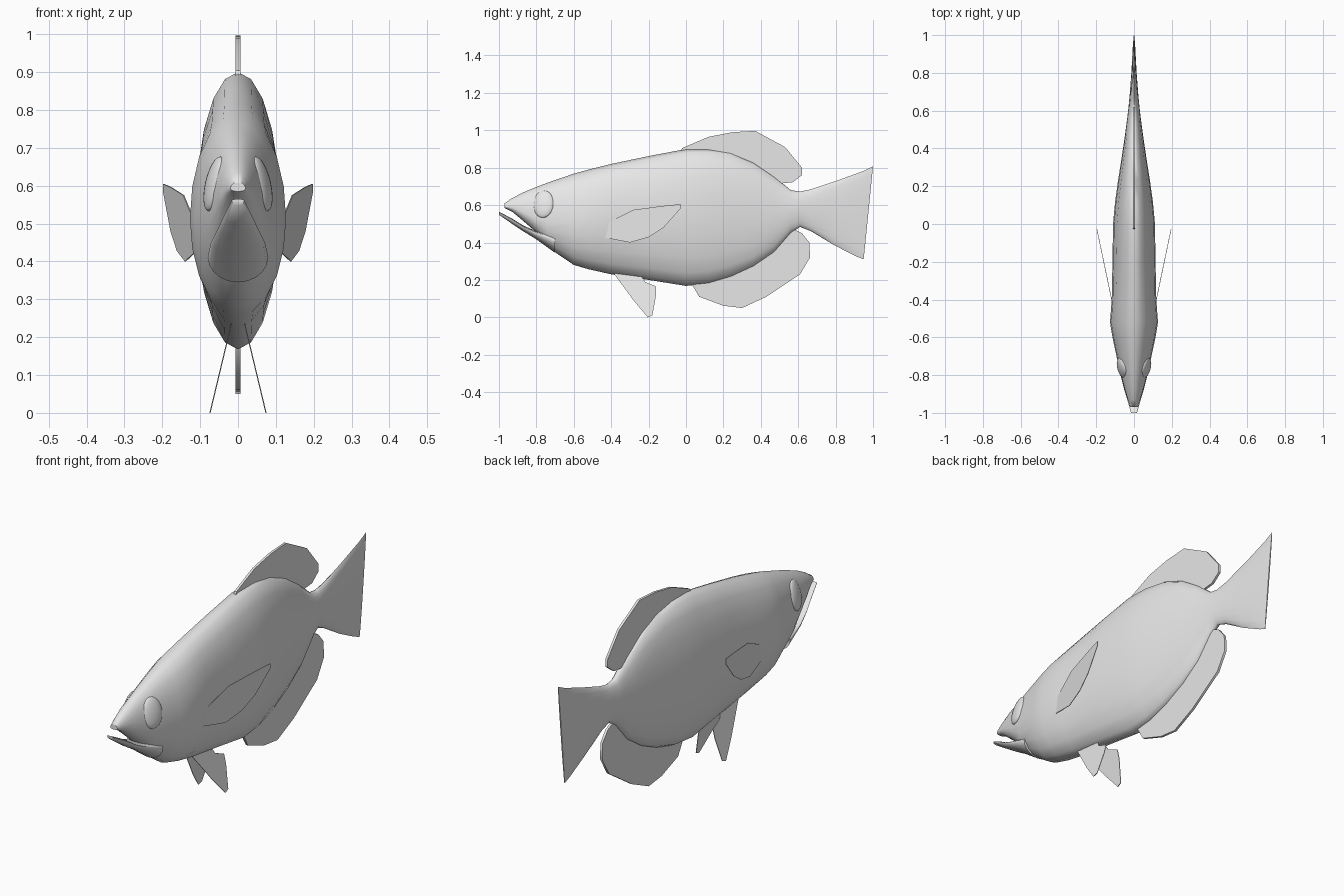
import bpy, bmesh, math
from mathutils import Vector

cube = bpy.data.objects.get("Cube")
if cube:
    bpy.data.objects.remove(cube, do_unlink=True)

grey = bpy.data.materials.new("pale_grey")
grey.use_nodes = True
grey.diffuse_color = (0.8, 0.8, 0.8, 1)
grey.node_tree.nodes["Principled BSDF"].inputs["Base Color"].default_value = (0.8, 0.8, 0.8, 1)


def finish(obj, angle=40):
    obj.data.materials.clear()
    obj.data.materials.append(grey)
    bpy.ops.object.select_all(action="DESELECT")
    obj.select_set(True)
    bpy.context.view_layer.objects.active = obj
    bpy.ops.object.shade_smooth_by_angle(angle=math.radians(angle))


def loft(name, rings, angle=40):
    """Skin a list of closed rings and cap both ends."""
    bm = bmesh.new()
    loops = [[bm.verts.new(p) for p in ring] for ring in rings]
    n = len(loops[0])
    for a, b in zip(loops, loops[1:]):
        for i in range(n):
            j = (i + 1) % n
            bm.faces.new((a[i], a[j], b[j], b[i]))
    bm.faces.new(loops[0])
    bm.faces.new(loops[-1])
    bmesh.ops.recalc_face_normals(bm, faces=bm.faces)
    mesh = bpy.data.meshes.new(name)
    bm.to_mesh(mesh)
    bm.free()
    obj = bpy.data.objects.new(name, mesh)
    bpy.context.collection.objects.link(obj)
    finish(obj, angle)
    return obj


def section(y, low, high, half, mid=0.5, shear=0, sides=20):
    """Oval ring whose widest point sits at fraction mid of its height."""
    centre = low + (high - low) * mid
    ring = []
    for i in range(sides):
        a = 2 * math.pi * i / sides
        c = math.sin(a)
        z = centre + c * ((high - centre) if c > 0 else (centre - low))
        ring.append(Vector((half * math.cos(a), y + shear * c, z)))
    return ring


def plate(name, outline, x_at, thick):
    """Thin fin cut from a side outline; x_at gives its sideways position."""
    return loft(name, [[(x_at(y, z) + t, y, z) for y, z in outline]
                       for t in (-thick, thick)])


# Body with tail fin: y, bottom, top, half width, widest height, slant
body = [(-0.97, 0.585, 0.61, 0.02, 0.3), (-0.93, 0.565, 0.637, 0.033, 0.3),
        (-0.87, 0.515, 0.668, 0.052, 0.3), (-0.8, 0.455, 0.697, 0.07, 0.3),
        (-0.74, 0.375, 0.72, 0.084, 0.4), (-0.6, 0.28, 0.768, 0.114, 0.46),
        (-0.52, 0.257, 0.79, 0.127, 0.48), (-0.4, 0.23, 0.82, 0.118),
        (-0.2, 0.2, 0.862, 0.114), (0, 0.168, 0.9, 0.111),
        (0.12, 0.18, 0.9, 0.1), (0.24, 0.215, 0.88, 0.083),
        (0.36, 0.27, 0.83, 0.064), (0.47, 0.345, 0.755, 0.048),
        (0.56, 0.45, 0.68, 0.036), (0.61, 0.483, 0.672, 0.03),
        (0.67, 0.46, 0.685, 0.024), (0.8, 0.387, 0.732, 0.014, 0.5, 0.01),
        (0.93, 0.326, 0.783, 0.007, 0.5, 0.02),
        (0.975, 0.31, 0.808, 0.003, 0.5, 0.025)]
loft("body", [section(*s) for s in body], 60)

# Lower jaw, running back into the throat
jaw = [(-1.0, 0.548, 0.565, 0.016, 0.8), (-0.93, 0.5, 0.528, 0.036, 0.8),
       (-0.87, 0.46, 0.491, 0.054, 0.8), (-0.8, 0.417, 0.46, 0.071, 0.8),
       (-0.7, 0.345, 0.44, 0.08, 0.7)]
loft("lower_jaw", [section(*s) for s in jaw], 60)

# Fins on the centre line
dorsal = [(-0.03, 0.885), (-0.02, 0.905), (0.12, 0.965), (0.25, 0.99), (0.37, 0.997),
          (0.53, 0.91), (0.62, 0.8), (0.62, 0.76), (0.57, 0.722), (0.5, 0.715),
          (0.55, 0.665), (0.45, 0.7), (0.2, 0.8)]
anal = [(0.03, 0.18), (0.07, 0.11), (0.2, 0.062), (0.3, 0.05), (0.43, 0.11),
        (0.61, 0.23), (0.663, 0.32), (0.66, 0.4), (0.62, 0.45), (0.57, 0.475),
        (0.48, 0.46), (0.3, 0.32), (0.12, 0.23)]
plate("dorsal_fin", dorsal, lambda y, z: 0, 0.006)
plate("anal_fin", anal, lambda y, z: 0, 0.006)

# Paired fins and eyes
pectoral = [(-0.43, 0.425), (-0.43, 0.5), (-0.28, 0.575), (-0.13, 0.595), (-0.03, 0.605),
            (-0.03, 0.58), (-0.12, 0.48), (-0.2, 0.428), (-0.3, 0.4)]
pelvic = [(-0.39, 0.24), (-0.24, 0.225), (-0.22, 0.19), (-0.16, 0.165), (-0.16, 0.12),
          (-0.18, 0.01), (-0.205, 0), (-0.28, 0.09)]
for side, s in (("left", 1), ("right", -1)):
    plate(side + "_pectoral_fin", pectoral,
          lambda y, z: s * (0.112 + 0.21 * (y + 0.43)), 0.0015)
    plate(side + "_pelvic_fin", pelvic,
          lambda y, z: s * (0.02 + 0.24 * (0.225 - z)), 0.0015)
    bpy.ops.mesh.primitive_uv_sphere_add(
        segments=20, ring_count=12, location=(s * 0.062, -0.762, 0.605),
        rotation=(0, s * math.radians(-13), s * math.radians(-15)))
    eye = bpy.context.object
    eye.name = side + "_eye"
    eye.scale = (0.021, 0.057, 0.074)
    finish(eye, 60)
